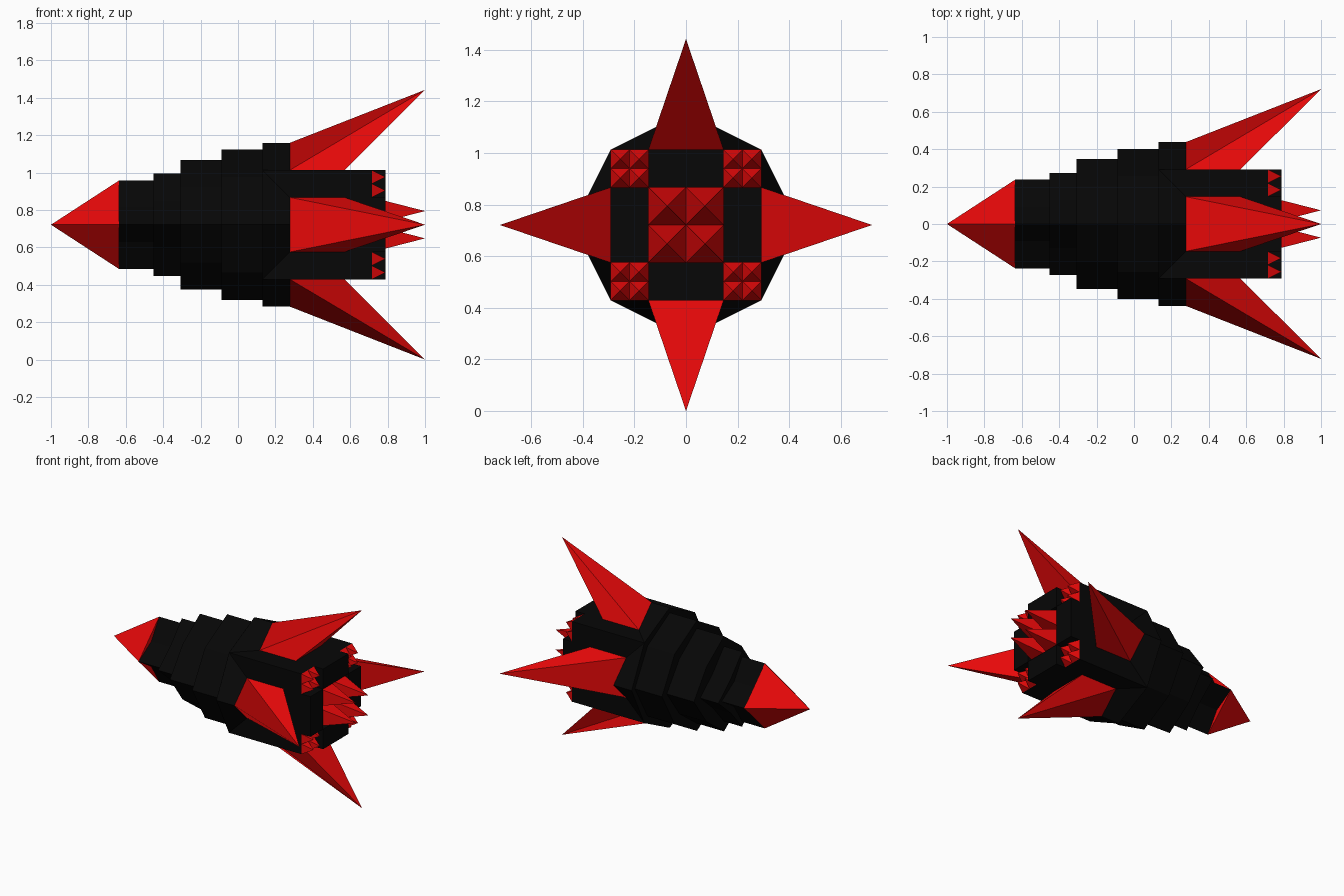
import bpy, bmesh, math
from mathutils import Matrix, Vector

if "Cube" in bpy.data.objects:
    bpy.data.objects.remove(bpy.data.objects["Cube"])

LENGTH = 27.4          # nose tip to tail tips, in units
SPAN = 9.88            # fin tip distance from the long axis, in units
H = 2 / LENGTH         # modelling unit
CZ = SPAN * H          # height of the ship's long axis


def material(name, rgb):
    m = bpy.data.materials.new(name)
    m.diffuse_color = (*rgb, 1)
    m.use_nodes = True
    m.node_tree.nodes["Principled BSDF"].inputs["Base Color"].default_value = m.diffuse_color
    return m


RED = material("red", (0.8, 0.0025, 0.0027))
BLACK = material("black", (0.002, 0.002, 0.002))


def make(name, verts, faces, mat, turn=0):
    """Mesh from points in units (x counted from the nose tip), turned about the long axis."""
    rot = Matrix.Rotation(turn, 3, 'X')
    bm = bmesh.new()
    vs = []
    for x, y, z in verts:
        p = rot @ Vector((0, y * H, z * H))
        vs.append(bm.verts.new((x * H - 1, p.y, p.z + CZ)))
    for f in faces:
        bm.faces.new([vs[i] for i in f])
    bmesh.ops.recalc_face_normals(bm, faces=bm.faces)
    me = bpy.data.meshes.new(name)
    bm.to_mesh(me)
    bm.free()
    me.materials.append(mat)
    ob = bpy.data.objects.new(name, me)
    bpy.context.collection.objects.link(ob)
    return ob


def prism(name, ring, x0, x1, mat):
    n = len(ring)
    verts = [(x, y, z) for x in (x0, x1) for y, z in ring]
    faces = [tuple(range(n)), tuple(range(n, 2 * n))]
    faces += [(i, (i + 1) % n, n + (i + 1) % n, n + i) for i in range(n)]
    return make(name, verts, faces, mat)


def rect(y0, y1, z0, z1):
    return [(y0, z0), (y1, z0), (y1, z1), (y0, z1)]


def hull_ring(r):
    """Eight points: ridges at r, diagonal corners a constant step further in."""
    d = r - 2
    return [(0, r), (d, d), (r, 0), (d, -d), (0, -r), (-d, -d), (-r, 0), (-d, d)]


# Nose: four-sided pyramid
R = 3.25
make("nose_cone", [(0, 0, 0), (5, 0, R), (5, R, 0), (5, 0, -R), (5, -R, 0)],
     [(0, 1, 2), (0, 2, 3), (0, 3, 4), (0, 4, 1), (1, 2, 3, 4)], RED)

# Stepped hull sections
for i, (x0, x1, r) in enumerate([(5, 7.5, 3.25), (7.5, 9.5, 3.75),
                                 (9.5, 12.5, 4.75), (12.5, 15.5, 5.5)]):
    prism(f"hull_section_{i + 1}", hull_ring(r), x0, x1, BLACK)

# Rear collar plate closing the hull, and square engine block
prism("hull_collar", hull_ring(6), 15.5, 15.52, BLACK)
prism("engine_block", rect(-4, 4, -4, 4), 15.5, 23.5, BLACK)

# Fins on four sides, each with the hull ridge leading into it and an engine guard behind
for k, side in enumerate(("top", "left", "bottom", "right")):
    a = k * math.pi / 2
    make(f"{side}_hull_ridge",
         [(15.5, 0, 6), (15.5, -4, 4), (15.5, 4, 4),
          (17.5, 0, 6), (17.5, -2, 4), (17.5, 2, 4)],
         [(0, 1, 2), (3, 4, 5), (0, 1, 4, 3), (0, 2, 5, 3), (1, 2, 5, 4)], BLACK, a)
    make(f"{side}_fin",
         [(17.5, 0, 6), (17.5, -2, 4), (17.5, 2, 4),
          (21.5, -2, 4), (21.5, 2, 4), (LENGTH, 0, SPAN)],
         [(0, 1, 2), (0, 1, 5, 2), (1, 3, 5), (2, 4, 5),
          (3, 4, 5), (1, 2, 4, 3)], RED, a)
    y0, y1, z0, z1 = [(-2, 2, 2, 4), (-4, -2, -2, 2), (-2, 2, -4, -2), (2, 4, -2, 2)][k]
    prism(f"{side}_engine_guard", rect(y0, y1, z0, z1), 23.5, 24.5, BLACK)


def flames(name, cy, cz, half, tip):
    """Two by two cluster of pyramids pointing backwards."""
    verts, faces = [], []
    for sy in (-1, 1):
        for sz in (-1, 1):
            y, z, b, q = cy + sy * half, cz + sz * half, len(verts), half
            verts += [(23.5, y - q, z - q), (23.5, y + q, z - q), (23.5, y + q, z + q),
                      (23.5, y - q, z + q), (tip, y, z)]
            faces += [(b + i, b + (i + 1) % 4, b + 4) for i in range(4)]
            faces.append((b, b + 1, b + 2, b + 3))
    make(name, verts, faces, RED)


# Engine flames: one large cluster and four small corner ones
flames("main_flames", 0, 0, 1, LENGTH)
for sy in (-1, 1):
    for sz in (-1, 1):
        flames("corner_flames", 3 * sy, 3 * sz, 0.5, 24.5)
